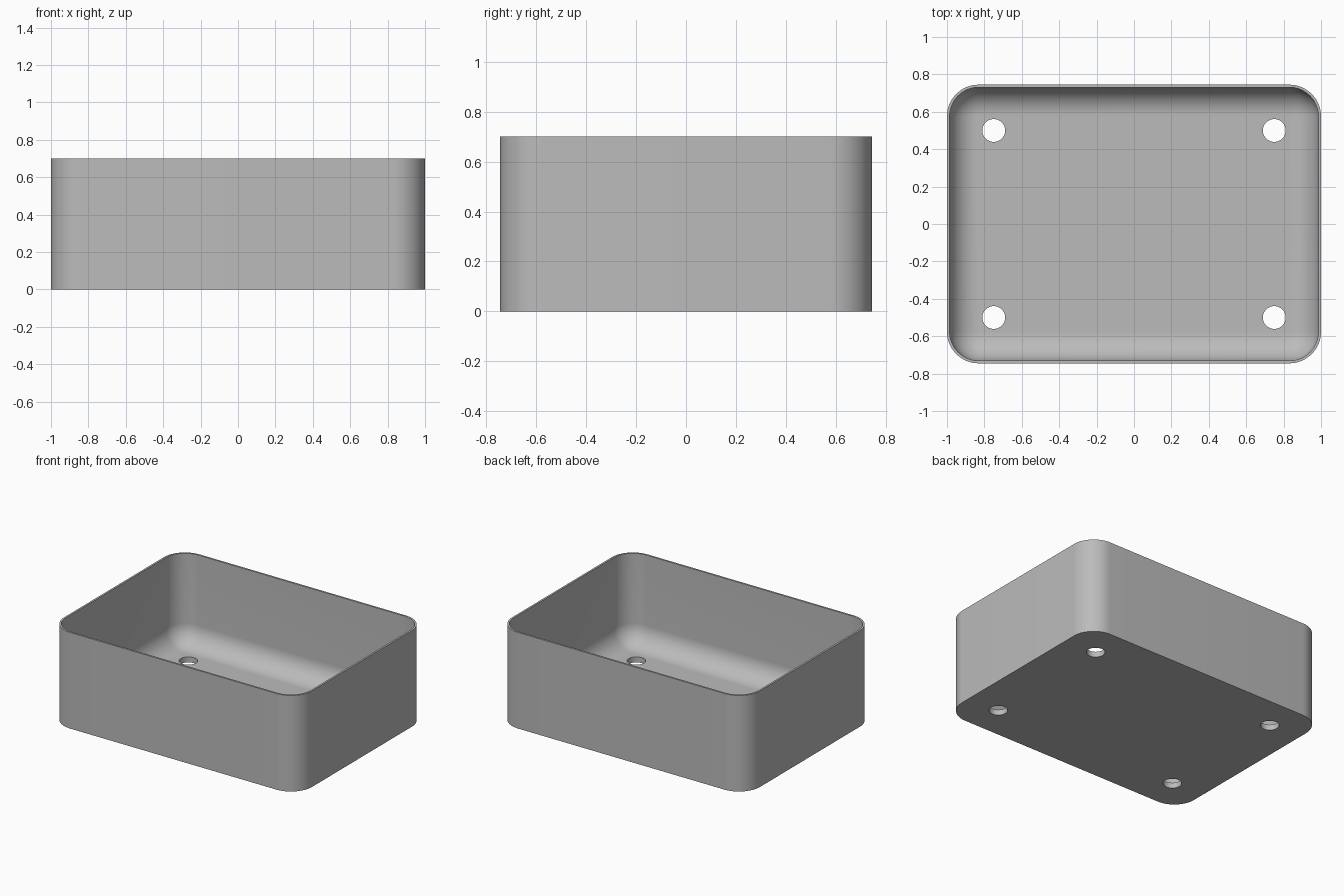
import bpy, bmesh, math

cube = bpy.data.objects.get("Cube")
if cube:
    bpy.data.objects.remove(cube, do_unlink=True)

HALF_X, HALF_Y, HEIGHT = 1.0, 0.745, 0.70
CORNER, WALL, FLOOR, FILLET = 0.17, 0.014, 0.04, 0.15
HOLE_X, HOLE_Y, HOLE_R = 0.75, 0.5, 0.061
STEPS = 16

grey = bpy.data.materials.new("grey")
grey.use_nodes = True
colour = (0.5, 0.5, 0.5, 1)
grey.diffuse_color = colour
grey.node_tree.nodes["Principled BSDF"].inputs["Base Color"].default_value = colour


def ring(bm, inset, z):
    """Rounded rectangle, offset inwards by inset, at height z."""
    radius = CORNER - inset
    verts = []
    for quarter, (sx, sy) in enumerate([(1, 1), (-1, 1), (-1, -1), (1, -1)]):
        for i in range(STEPS + 1):
            a = math.pi / 2 * (quarter + i / STEPS)
            verts.append(bm.verts.new((sx * (HALF_X - CORNER) + radius * math.cos(a),
                                       sy * (HALF_Y - CORNER) + radius * math.sin(a), z)))
    return verts


# Tray: outer wall, rim, inner wall and filleted floor as stacked rings
levels = [(0, 0), (0, HEIGHT), (WALL, HEIGHT)]
for i in range(STEPS + 1):
    a = math.pi / 2 * i / STEPS
    levels.append((WALL + FILLET * (1 - math.cos(a)), FLOOR + FILLET * (1 - math.sin(a))))

bm = bmesh.new()
rings = [ring(bm, inset, z) for inset, z in levels]
for low, high in zip(rings, rings[1:]):
    for i in range(len(low)):
        j = (i + 1) % len(low)
        bm.faces.new((low[i], low[j], high[j], high[i]))
bm.faces.new(rings[0][::-1])
bm.faces.new(rings[-1])
bmesh.ops.recalc_face_normals(bm, faces=bm.faces)
mesh = bpy.data.meshes.new("tray")
bm.to_mesh(mesh)
bm.free()
mesh.materials.append(grey)
tray = bpy.data.objects.new("tray", mesh)
bpy.context.collection.objects.link(tray)

# Four round holes through the floor
cutters = []
for sx in (-1, 1):
    for sy in (-1, 1):
        bpy.ops.mesh.primitive_cylinder_add(vertices=48, radius=HOLE_R, depth=0.3,
                                            location=(sx * HOLE_X, sy * HOLE_Y, 0))
        cutter = bpy.context.object
        cutter.name = "hole_cutter"
        cutter.hide_render = True
        cutter.data.materials.append(grey)
        cutters.append(cutter)
        cut = tray.modifiers.new("hole", "BOOLEAN")
        cut.operation = "DIFFERENCE"
        cut.solver = "EXACT"
        cut.object = cutter

bpy.ops.object.select_all(action="DESELECT")
tray.select_set(True)
bpy.context.view_layer.objects.active = tray
for name in [m.name for m in tray.modifiers]:
    bpy.ops.object.modifier_apply(modifier=tray.modifiers[0].name)
for cutter in cutters:
    bpy.data.objects.remove(cutter, do_unlink=True)
bpy.ops.object.shade_smooth_by_angle(angle=math.radians(30))
